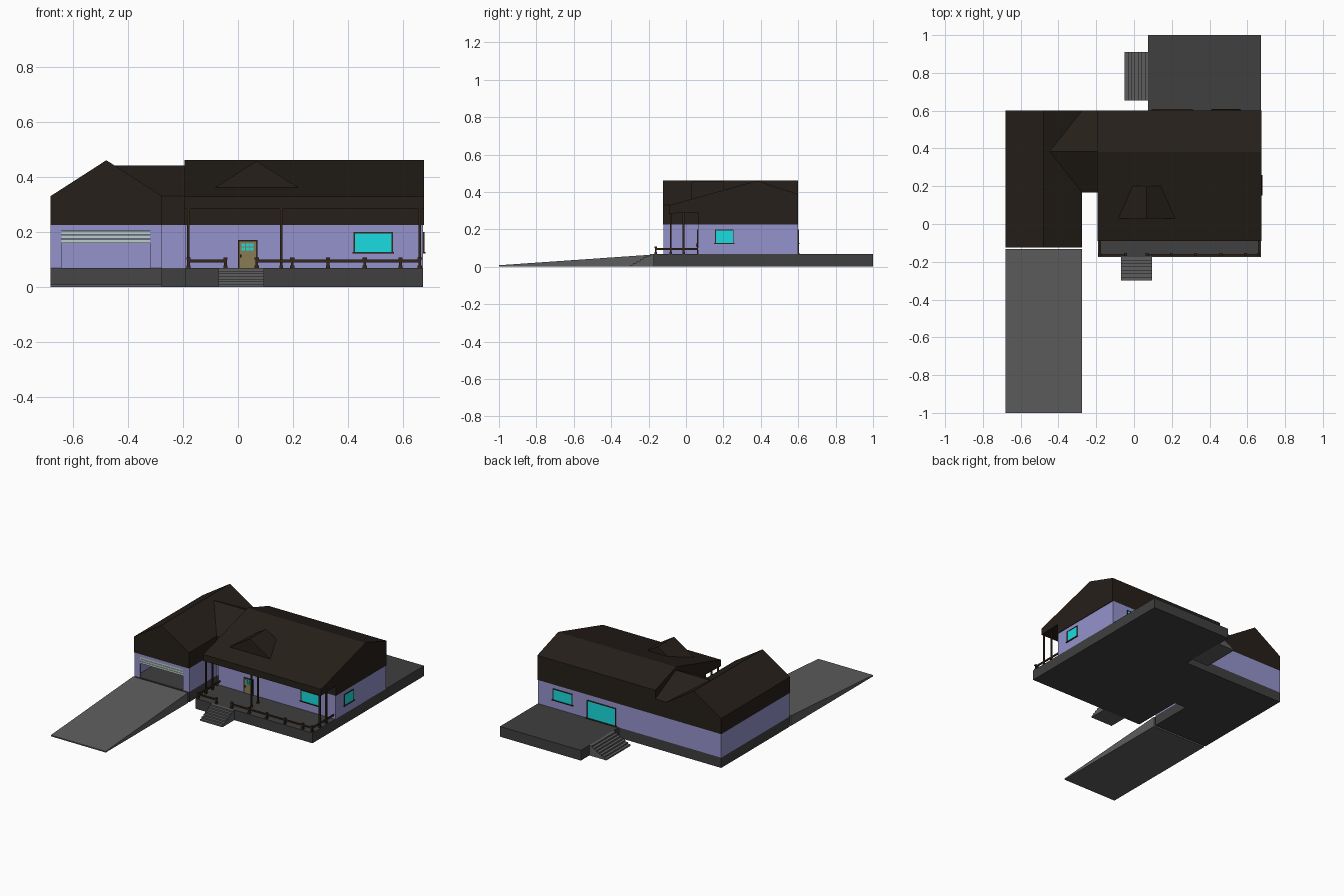
import bpy, bmesh
from mathutils import Vector

if "Cube" in bpy.data.objects:
    bpy.data.objects.remove(bpy.data.objects["Cube"])


def mat(name, r, g, b):
    m = bpy.data.materials.new(name)
    m.diffuse_color = (r, g, b, 1)
    m.use_nodes = True
    m.node_tree.nodes["Principled BSDF"].inputs["Base Color"].default_value = m.diffuse_color
    return m


WALL = mat("lilac_wall", .30, .29, .60)
ROOF = mat("dark_roof", .019, .014, .010)
WOOD = mat("dark_wood", .035, .020, .010)
GLASS = mat("cyan_glass", .01, .72, .75)
TAN = mat("tan_door", .25, .20, .09)
SLAT = mat("pale_slat", .50, .62, .58)
STONE = mat("foundation_grey", .05, .05, .05)
PAVE = mat("paving_grey", .11, .11, .11)


def finish(name, bm, m):
    bmesh.ops.recalc_face_normals(bm, faces=bm.faces)
    me = bpy.data.meshes.new(name)
    bm.to_mesh(me)
    bm.free()
    ob = bpy.data.objects.new(name, me)
    bpy.context.collection.objects.link(ob)
    me.materials.append(m)
    return ob


def prism(name, pts, axis, a, b, m):
    """Extrude a 2D profile along x (yz points), y (xz points) or z (xy points)."""
    put = {'x': lambda p: (a, p[0], p[1]), 'y': lambda p: (p[0], a, p[1]),
           'z': lambda p: (p[0], p[1], a)}[axis]
    d = Vector([(b - a) * (axis == k) for k in 'xyz'])
    bm = bmesh.new()
    f = bm.faces.new([bm.verts.new(put(p)) for p in pts])
    ext = bmesh.ops.extrude_face_region(bm, geom=[f], use_keep_orig=True)
    bmesh.ops.translate(bm, vec=d, verts=[v for v in ext['geom'] if isinstance(v, bmesh.types.BMVert)])
    return finish(name, bm, m)


def boxes(name, spans, m):
    """Join several boxes, each given as x0, x1, y0, y1, z0, z1."""
    bm = bmesh.new()
    for x0, x1, y0, y1, z0, z1 in spans:
        vs = bmesh.ops.create_cube(bm, size=1)['verts']
        bmesh.ops.scale(bm, vec=(x1 - x0, y1 - y0, z1 - z0), verts=vs)
        bmesh.ops.translate(bm, vec=((x0 + x1) / 2, (y0 + y1) / 2, (z0 + z1) / 2), verts=vs)
    return finish(name, bm, m)


F, W = .068, .225          # foundation top, wall top
X0, X1, BACK = -.19, .672, .6
FRONT = .065               # recessed front wall behind the porch
G0, G1, GF = -.68, -.275, -.12   # garage sides and front

# Foundation with garage pad, link, porch and back deck
prism("foundation", [(G0, GF), (G1, GF), (G1, .17), (X0, .17), (X0, -.175), (X1, -.175),
                     (X1, 1), (.075, 1), (.075, BACK), (G0, BACK)], 'z', 0, F, STONE)

# Driveway ramp
prism("driveway_ramp", [(-1, 0), (-.133, 0), (-.133, F), (-1, .008)], 'x', G0, G1, PAVE)

# Walls
boxes("house_walls", [(X0, X1, FRONT, BACK, F, W)], WALL)
boxes("link_walls", [(G1, X0, .17, BACK, F, W)], WALL)
t = .01
boxes("garage_walls", [
    (G0, G0 + t, GF, BACK, F, W), (G1 - t, G1, GF, BACK, F, W),
    (G0 + t, G1 - t, BACK - t, BACK, F, W),
    (G0 + t, -.64, GF, GF + t, F, W), (-.32, G1 - t, GF, GF + t, F, W),
    (-.64, -.32, GF, GF + t, .204, W)], WALL)

# Half-raised garage door slats
boxes("garage_door", [(-.64, -.32, GF + .004, GF + .010, z, z + .013)
                      for z in (.160, .175, .190)], SLAT)

# Roofs, each solid down to the top of the walls
prism("main_roof", [(FRONT, W), (BACK, W), (BACK, .388), (.38, .46), (-.09, .328),
                    (-.09, .285), (FRONT, .29)], 'x', X0 - .004, X1 + .004, ROOF)
prism("garage_roof", [(G0, W), (G1, W), (G1, .33), (-.478, .46), (G0, .33)],
      'y', GF - .004, BACK, ROOF)
prism("link_roof", [(.168, W), (BACK, W), (BACK, .33), (.384, .44), (.168, .33)],
      'x', -.45, X0, ROOF)
prism("porch_gable", [(-.12, .338), (.255, .338), (.067, .457)], 'y', .03, .20, ROOF)

# Steps: front flight descends to -y, back flight descends to -x
N = 7
boxes("front_steps", [(-.07, .095, -.30 + .125 * i / N, -.175 + .002, F * i / N, F * (i + 1) / N)
                      for i in range(N)], PAVE)
boxes("back_steps", [(-.05 + .125 * i / N, .077, .655, .91, F * i / N, F * (i + 1) / N)
                     for i in range(N)], PAVE)


# Windows: glass pane plus a four-piece frame on a front, back or side wall
def window(name, a0, a1, z0, z1, plane, out, side=False):
    def span(u0, u1, w0, w1, depth):
        p, q = sorted((plane - .004 * out, plane + depth * out))
        return (p, q, u0, u1, w0, w1) if side else (u0, u1, p, q, w0, w1)
    e = .005
    boxes(name + "_glass", [span(a0, a1, z0, z1, .003)], GLASS)
    boxes(name + "_frame", [span(a0 - e, a0, z0, z1, .005), span(a1, a1 + e, z0, z1, .005),
                            span(a0 - e, a1 + e, z1, z1 + e, .005),
                            span(a0 - 2 * e, a1 + 2 * e, z0 - e, z0, .008)], WOOD)


window("front_window", .425, .557, .126, .194, FRONT, -1)
window("side_window", .16, .25, .126, .194, X1, 1, True)
window("back_window", .42, .555, .126, .194, BACK, 1)
window("patio_door", .10, .305, F + .005, .185, BACK, 1)

# Front door
y = FRONT
boxes("front_door", [(.004, .066, y - .004, y + .004, F, .165)], TAN)
boxes("front_door_frame", [(0, .005, y - .006, y, F, .17), (.065, .07, y - .006, y, F, .17),
                           (0, .07, y - .006, y, .165, .17)], WOOD)
boxes("front_door_glass", [(x, x + .013, y - .006, y, z, z + .011)
                           for x in (.013, .0285, .044) for z in (.132, .147)], GLASS)
boxes("front_door_handle", [(.007, .012, y - .011, y, .107, .118)], WOOD)


# Porch columns in pairs, with bases and caps
def post(x, y, top, r):
    return [(x - r, x + r, y - r, y + r, F, top),
            (x - r * 1.5, x + r * 1.5, y - r * 1.5, y + r * 1.5, F, F + .01),
            (x - r * 1.5, x + r * 1.5, y - r * 1.5, y + r * 1.5, top - .008, top)]


cols = []
for x in (-.18, .157, .66):
    cols += post(x, -.082, .291, .0045) + post(x, -.013, .291, .0045)
boxes("porch_columns", cols, WOOD)

# Low railing around the porch, open at the steps
rail_y = -.162
posts = []
for x in (-.18, -.045, .068, .197, .327, .46, .59, .66):
    posts += post(x, rail_y, .107, .005)
boxes("rail_posts", posts, WOOD)
rails = []
for z0, z1 in ((.089, .099),):
    rails += [(x0, x1, rail_y - .004, rail_y + .004, z0, z1) for x0, x1 in ((-.18, -.045), (.068, .66))]
    rails += [(x - .004, x + .004, rail_y, FRONT, z0, z1) for x in (-.18, .66)]
boxes("rails", rails, WOOD)
